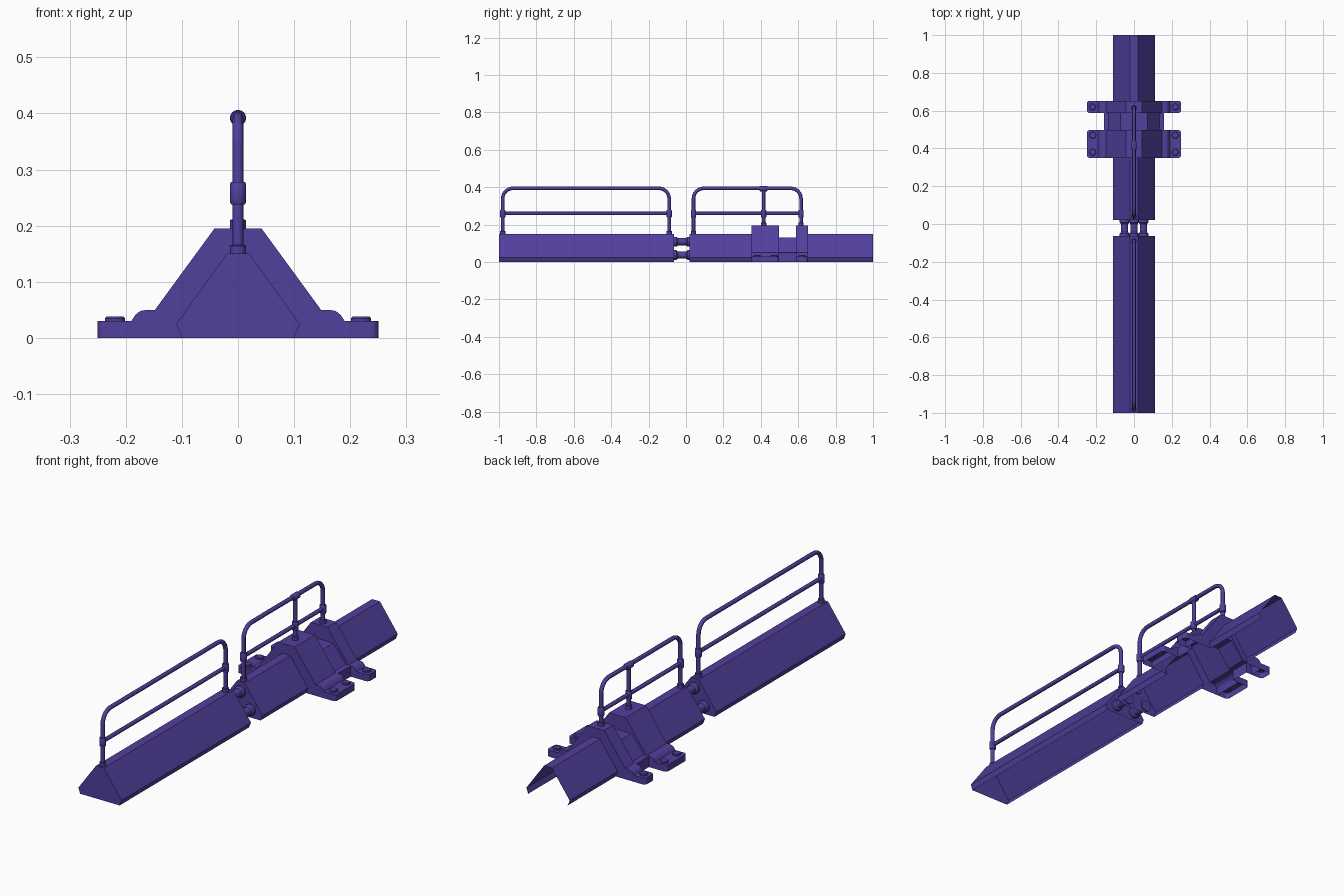
import bpy, bmesh, math
from mathutils import Vector

if "Cube" in bpy.data.objects:
    bpy.data.objects.remove(bpy.data.objects["Cube"])

mat = bpy.data.materials.new("purple")
mat.diffuse_color = (0.085, 0.05, 0.34, 1)
mat.use_nodes = True
mat.node_tree.nodes["Principled BSDF"].inputs["Base Color"].default_value = mat.diffuse_color


def finish(bm, name, smooth=False, recalc=True):
    if recalc:
        bmesh.ops.recalc_face_normals(bm, faces=bm.faces)
    me = bpy.data.meshes.new(name)
    bm.to_mesh(me)
    bm.free()
    ob = bpy.data.objects.new(name, me)
    bpy.context.collection.objects.link(ob)
    me.materials.append(mat)
    if smooth:
        bpy.ops.object.select_all(action='DESELECT')
        bpy.context.view_layer.objects.active = ob
        ob.select_set(True)
        bpy.ops.object.shade_smooth_by_angle(angle=math.radians(35))


def mirrored(half):
    return half + [(-x, z) for x, z in reversed(half)]


def cover(name, half, y0, y1, caps=(None, None)):
    """Open-bottomed sheet cover along y. A cap is None (open), [] (full)
    or the half profile of the opening left in it."""
    pts = mirrored(half)
    bm = bmesh.new()
    a = [bm.verts.new((x, y0, z)) for x, z in pts]
    b = [bm.verts.new((x, y1, z)) for x, z in pts]
    for i in range(len(pts) - 1):
        bm.faces.new((a[i], b[i], b[i + 1], a[i + 1]))
    for ring, y, hole, back in ((a, y0, caps[0], False), (b, y1, caps[1], True)):
        if hole is not None:
            f = ring + [bm.verts.new((x, y, z)) for x, z in reversed(mirrored(hole))]
            bm.faces.new(f[::-1] if back else f)
    finish(bm, name, recalc=False)


def lathe(name, a, b, rings, seg=16):
    """Round part from a to b; rings are (fraction along, radius)."""
    a, b = Vector(a), Vector(b)
    q = (b - a).to_track_quat('Z', 'Y')
    bm = bmesh.new()
    loops = []
    for t, r in rings:
        c = a.lerp(b, t)
        loops.append([bm.verts.new(c + q @ Vector((r * math.cos(k * math.tau / seg),
                      r * math.sin(k * math.tau / seg), 0))) for k in range(seg)])
    for p, n in zip(loops, loops[1:]):
        for k in range(seg):
            bm.faces.new((p[k], p[(k + 1) % seg], n[(k + 1) % seg], n[k]))
    bm.faces.new(loops[0])
    bm.faces.new(loops[-1])
    finish(bm, name, True)


def sleeve(name, a, b, r=0.0145):
    lathe(name, a, b, [(0, r * .85), (.1, r), (.9, r), (1, r * .85)])


def tube(name, pts, r=0.0095):
    cu = bpy.data.curves.new(name, 'CURVE')
    cu.dimensions = '3D'
    cu.bevel_depth = r
    cu.bevel_resolution = 2
    cu.use_fill_caps = True
    sp = cu.splines.new('POLY')
    sp.points.add(len(pts) - 1)
    for p, (y, z) in zip(sp.points, pts):
        p.co = (0, y, z, 1)
    ob = bpy.data.objects.new(name, cu)
    bpy.context.collection.objects.link(ob)
    cu.materials.append(mat)


def handrail(name, y0, z0, y1, z1, top=0.394, mid=0.26, R=0.055):
    arc = [(R * math.sin(i * math.pi / 12), R * math.cos(i * math.pi / 12)) for i in range(7)]
    left = [(y0 + R - s, top - R + c) for s, c in reversed(arc)]
    right = [(y1 - R + s, top - R + c) for s, c in arc]
    tube(name + "_hoop", [(y0, z0)] + left + right + [(y1, z1)])
    tube(name + "_mid_bar", [(y0, mid), (y1, mid)], 0.009)
    for i, (y, z) in enumerate(((y0, z0), (y1, z1))):
        sleeve(f"{name}_clamp_{i}", (0, y, mid - .022), (0, y, mid + .018))
        sleeve(f"{name}_base_collar_{i}", (0, y, z - .004), (0, y, z + .016))


# Barrier beams: open-bottomed covers, closed except at the saddles and rear end
beam = [(0.10, 0), (0.11, 0.025), (0.02, 0.15)]
cover("front_beam", beam, -1, -0.063, ([], []))
cover("middle_beam", beam, 0.02, 0.352, ([], None))
cover("rear_beam", beam, 0.65, 1)

# Saddle arches over the beams, with a lower bridge between them
saddle = [(0.19, 0), (0.19, 0.03), (0.183, 0.041), (0.174, 0.048), (0.163, 0.05),
          (0.148, 0.05), (0.042, 0.195)]
bridge = [(0.16, 0), (0.16, 0.05), (0.135, 0.05), (0.072, 0.13)]
cover("front_saddle", saddle, 0.35, 0.497, (beam, bridge))
cover("rear_saddle", saddle, 0.588, 0.652, (bridge, beam))
cover("saddle_bridge", bridge, 0.495, 0.59)


def foot(name, s, y0, y1):
    # Mounting foot: rounded outer corners, open underside
    bm = bmesh.new()
    bmesh.ops.create_cube(bm, size=1)
    for v in bm.verts:
        v.co = (s * (0.2195 + v.co.x * 0.061), (y0 + y1) / 2 + v.co.y * (y1 - y0), 0.015 + v.co.z * 0.03)
    bmesh.ops.recalc_face_normals(bm, faces=bm.faces)
    edges = [e for e in bm.edges if all(abs(v.co.x) > .24 for v in e.verts)
             and abs(e.verts[0].co.z - e.verts[1].co.z) > .01]
    bmesh.ops.bevel(bm, geom=edges, offset=0.014, segments=3, profile=0.5, affect='EDGES')
    bmesh.ops.recalc_face_normals(bm, faces=bm.faces)
    base = [f for f in bm.faces if f.calc_center_median().z < .001]
    bmesh.ops.delete(bm, geom=base, context='FACES_ONLY')
    finish(bm, name, recalc=False)


# Feet and bolts on both sides
for side, s in (("left", -1), ("right", 1)):
    foot(f"front_foot_{side}", s, 0.35, 0.497)
    foot(f"rear_foot_{side}", s, 0.588, 0.652)
    for i, y in enumerate((0.38, 0.47, 0.62)):
        lathe(f"bolt_{side}_{i}", (s * .219, y, .026), (s * .219, y, .038),
              [(0, .018), (.75, .018), (1, .015)])

# Coupling pins joining the beams
for i, (x, z) in enumerate(((0, .108), (-.05, .037), (.05, .037))):
    lathe(f"coupling_pin_{i}", (x, -.068, z), (x, .025, z),
          [(0, .026), (.18, .026), (.27, .019), (.73, .019), (.82, .026), (1, .026)])

# Handrails
handrail("front_rail", -0.98, 0.15, -0.09, 0.15)
handrail("rear_rail", 0.04, 0.15, 0.615, 0.195)
tube("rear_rail_middle_post", [(0.415, 0.195), (0.415, 0.392)])
sleeve("middle_post_collar", (0, .415, .192), (0, .415, .211))
sleeve("middle_post_clamp", (0, .415, .238), (0, .415, .278))
sleeve("top_bar_tee", (0, .393, .392), (0, .437, .392))
